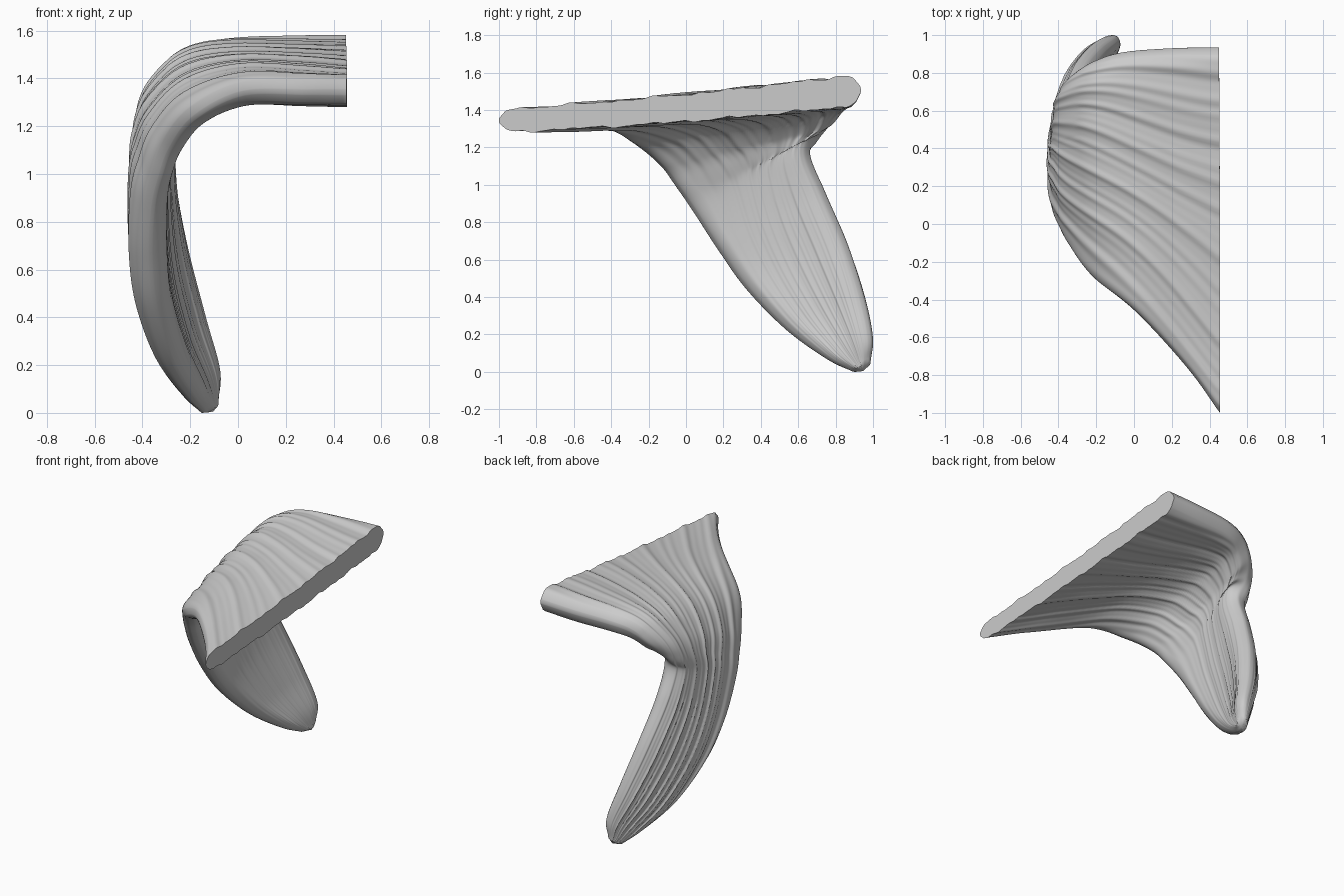
import bpy, bmesh, math
from mathutils import Vector

if "Cube" in bpy.data.objects:
    bpy.data.objects.remove(bpy.data.objects["Cube"])

# Cross stations along the fibres: front edge, middle, back edge, half thickness
S = [
    ((.455, -1, 1.345), (.455, 0, 1.415), (.45, .935, 1.515), .072),
    ((.29, -.77, 1.345), (.25, .1, 1.425), (.2, .93, 1.505), .074),
    ((.02, -.47, 1.34), (0, .22, 1.425), (-.05, .91, 1.495), .076),
    ((-.18, -.295, 1.24), (-.19, .28, 1.375), (-.19, .87, 1.46), .077),
    ((-.28, -.14, 1.11), (-.31, .3, 1.25), (-.29, .81, 1.37), .077),
    ((-.325, -.05, .99), (-.355, .32, 1.14), (-.325, .735, 1.28), .077),
    ((-.355, .04, .86), (-.375, .34, 1.03), (-.32, .66, 1.18), .077),
    ((-.365, .17, .66), (-.372, .43, .80), (-.305, .74, .97), .077),
    ((-.345, .32, .45), (-.34, .57, .57), (-.245, .86, .69), .075),
    ((-.28, .53, .235), (-.26, .74, .32), (-.165, .945, .42), .069),
    ((-.185, .75, .075), (-.165, .87, .135), (-.092, .99, .19), .055),
    ((-.13, .885, .012), (-.118, .94, .025), (-.092, .975, .06), .034),
]


def spline(vals, u):
    # Catmull-Rom through the station values
    n = len(vals) - 1
    i = min(int(u), n - 1)
    t = u - i
    b, c = vals[i], vals[i + 1]
    a = vals[i - 1] if i else b * 2 - c
    d = vals[i + 2] if i + 2 <= n else c * 2 - b
    return (b * 2 + (c - a) * t + (a * 2 - b * 5 + c * 4 - d) * t * t
            + (b * 3 - a - c * 3 + d) * t ** 3) * .5


COLS = [[Vector(s[k]) for s in S] for k in range(3)]
THICK = [s[3] for s in S]
END = len(S) - 1


def sheet(u, v):
    f, m, b = (spline(c, u) for c in COLS)
    return f * (2 * (v - .5) * (v - 1)) + m * (4 * v * (1 - v)) + b * (2 * v * (v - .5))


def grooves(u, v, side):
    # Fibre furrows that fan out over the top and gather at the back of the bend
    w = max(v, 0) ** (1 + .9 * math.exp(-((u - 5.5) / 3) ** 2))
    w += .01 * math.sin(u * 1.1 + 9 * v)
    p = 1.7 * side
    g = (math.sin(31 * w + p) + .8 * math.sin(57 * w + 2 * p + .3 * u)
         + .7 * math.sin(93 * w + 1 + p) + .5 * math.sin(151 * w - p + .2 * u))
    amp = .0036 if side > 0 else .0036 - .0022 * min(1, max(0, (u - 4) / 2))
    return amp * g * (1.0 if u < 9 else max(.2, (END - u) / 2))


def point(u, v, side):
    e = .004
    u0, u1 = max(0, u - e), min(END, u + e)
    du = sheet(u1, v) - sheet(u0, v)
    dv = sheet(u, v + e) - sheet(u, v - e)
    n = dv.cross(du).normalized()
    if u == 0:
        n.x = 0
        n.normalize()
    width = (sheet(u, 0) - sheet(u, .5)).length + (sheet(u, .5) - sheet(u, 1)).length
    k = min(1, max(0, (u - 5) / 2))
    t = spline(THICK, u) * ((.85 + .3 * v) * (1 - k) + k)
    # Rounded sheet edges
    s = min(1, min(v, 1 - v) * width / (t * 1.3))
    prof = math.sqrt(max(0, 1 - (1 - s) ** 2))
    return sheet(u, v) + n * side * prof * (t + grooves(u, v, side))


NU, NV = 100, 130
vs = [.5 - .5 * math.cos(math.pi * j / NV) for j in range(NV + 1)]
vs = [.5 * a + .5 * j / NV if 3 < j < NV - 3 else a for j, a in enumerate(vs)]
vs.sort()

# Muscle: loft rings from the flat cut end to the tip, then cap both ends
bm = bmesh.new()
rings = []
for i in range(NU + 1):
    u = END * i / NU
    pts = [point(u, v, 1) for v in vs] + [point(u, v, -1) for v in vs[-2:0:-1]]
    rings.append([bm.verts.new(p) for p in pts])
for a, b in zip(rings, rings[1:]):
    for k in range(len(a)):
        q = (k + 1) % len(a)
        bm.faces.new((a[k], a[q], b[q], b[k]))
bm.faces.new(rings[0])
last = rings[-1]
tip = bm.verts.new(sum((x.co for x in last), Vector()) / len(last) + Vector((.01, .012, -.022)))
for k in range(len(last)):
    bm.faces.new((last[k], last[(k + 1) % len(last)], tip))
low = min(v.co.z for v in bm.verts)
for v in bm.verts:
    v.co.z -= low
bmesh.ops.recalc_face_normals(bm, faces=bm.faces)

# Soften the tight fold under the back lip
fold = [v for i, r in enumerate(rings) if 30 < i < 62 for v in r if v.co.y > .45]
for _ in range(4):
    bmesh.ops.smooth_vert(bm, verts=fold, factor=.4, use_axis_x=True, use_axis_y=True, use_axis_z=True)

me = bpy.data.meshes.new("muscle_sheet")
bm.to_mesh(me)
bm.free()
ob = bpy.data.objects.new("muscle_sheet", me)
bpy.context.collection.objects.link(ob)
bpy.context.view_layer.objects.active = ob
ob.select_set(True)
bpy.ops.object.shade_smooth_by_angle(angle=math.radians(40))
